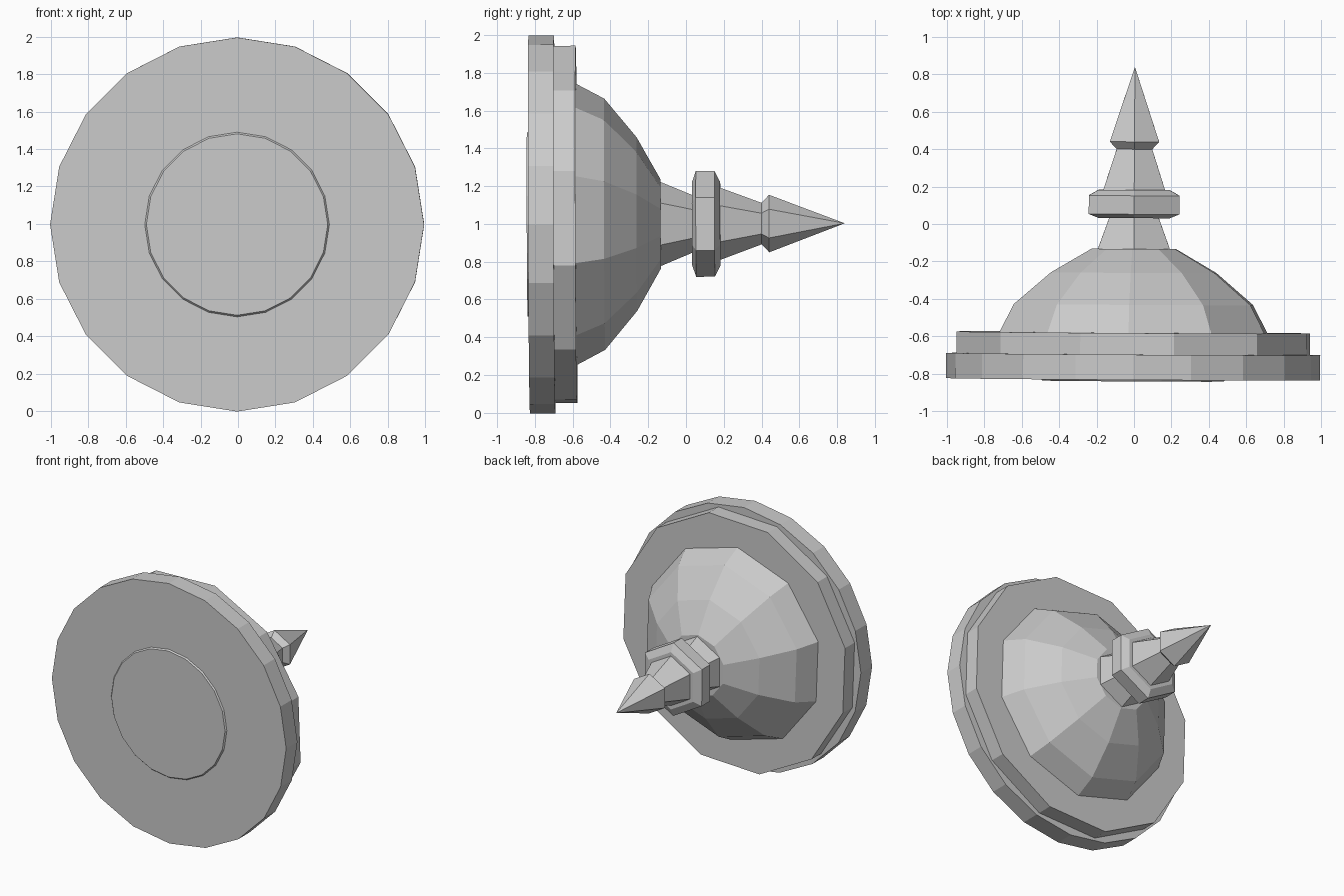
import bpy, bmesh, math
from mathutils import Matrix

if "Cube" in bpy.data.objects:
    bpy.data.objects.remove(bpy.data.objects["Cube"])

# very slight lean of the whole piece about its centre
LEAN = Matrix.Translation((0, 0, 1)) @ Matrix.Rotation(-0.006, 4, 'Z') @ Matrix.Rotation(0.004, 4, 'X')


def turned(name, profile, sides, phase=0.0):
    """Flat-faced turned part around the y axis; profile is (y, radius) from front to back."""
    bm = bmesh.new()
    rings = []
    for y, r in profile:
        if r == 0:
            rings.append([bm.verts.new((0, y, 0))] * sides)
            continue
        ring = []
        for i in range(sides):
            a = math.radians(phase) + 2 * math.pi * i / sides
            ring.append(bm.verts.new((r * math.sin(a), y, r * math.cos(a))))
        rings.append(ring)
    for a, b in zip(rings, rings[1:]):
        for i in range(sides):
            j = (i + 1) % sides
            bm.faces.new(list(dict.fromkeys((a[i], a[j], b[j], b[i]))))
    for ring in (rings[0], rings[-1]):
        if ring[0] is not ring[1]:
            bm.faces.new(ring)
    bmesh.ops.recalc_face_normals(bm, faces=bm.faces[:])
    bm.transform(LEAN)
    mesh = bpy.data.meshes.new(name)
    bm.to_mesh(mesh)
    bm.free()
    obj = bpy.data.objects.new(name, mesh)
    bpy.context.collection.objects.link(obj)
    return obj


# stacked round base
turned("front_plate", [(-0.84, 0.485), (-0.825, 0.498)], 20)
turned("base_disc", [(-0.83, 1.0), (-0.695, 1.0)], 20)
turned("upper_disc", [(-0.70, 0.97), (-0.58, 0.97)], 12, 13)

# faceted dome
turned("dome", [(-0.59, 0.75), (-0.43, 0.665), (-0.26, 0.46), (-0.133, 0.235)], 10, -2)

# six-sided stem, collar and spike
turned("lower_stem", [(-0.14, 0.225), (0.04, 0.15)], 6)
turned("collar", [(0.032, 0.22), (0.053, 0.28), (0.152, 0.28), (0.182, 0.22)], 6)
turned("upper_stem", [(0.17, 0.195), (0.40, 0.11)], 6)
turned("spike", [(0.40, 0.11), (0.44, 0.152), (0.84, 0)], 6)
